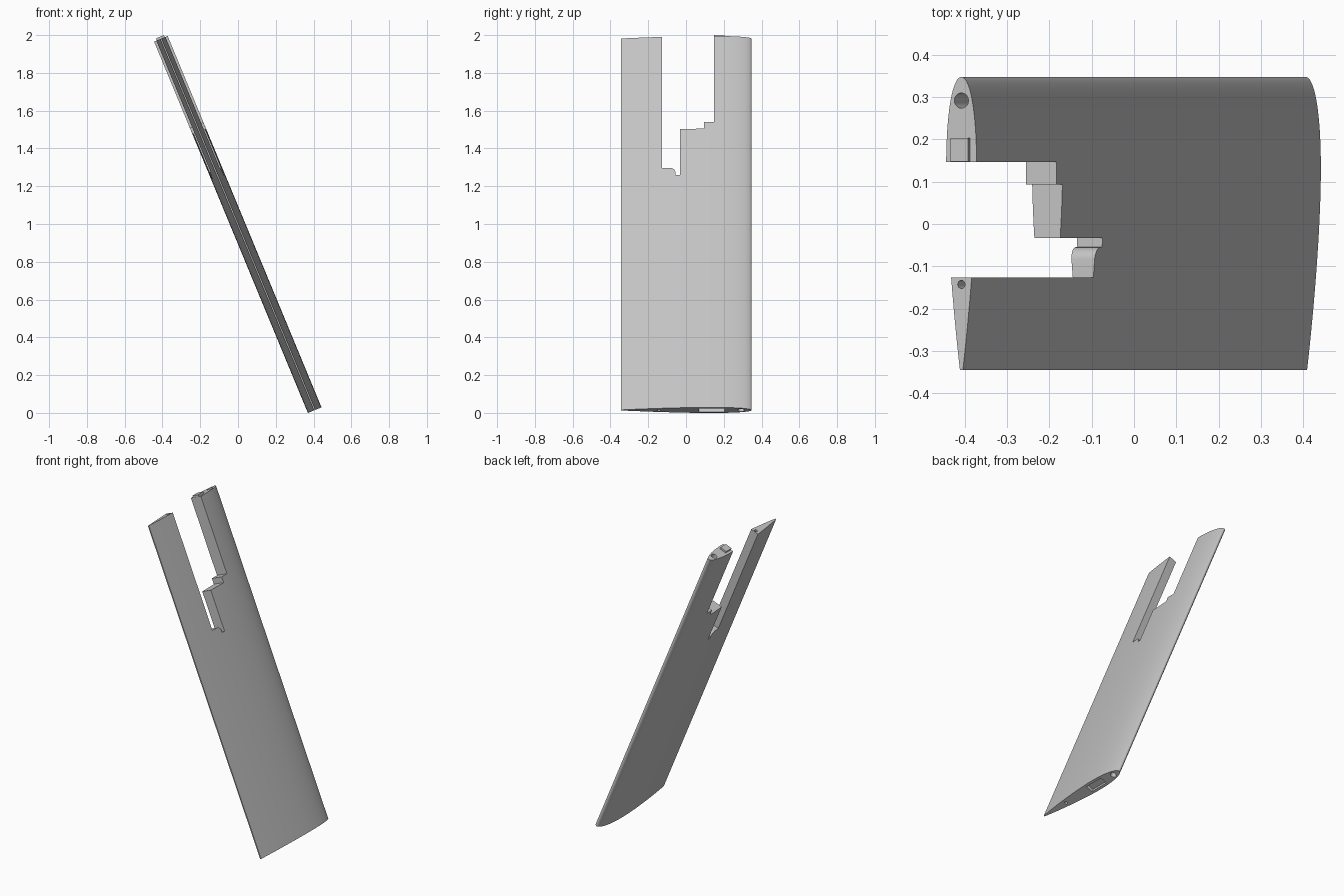
import bpy, bmesh, math
from mathutils import Matrix, Vector

cube = bpy.data.objects.get("Cube")
if cube:
    bpy.data.objects.remove(cube, do_unlink=True)

CHORD, LEAD, SPAN = 0.693, 0.348, 2.128
TILT = Matrix.Translation((0.406, 0, 0.0145)) @ Matrix.Rotation(math.radians(-22.5), 4, 'Y')

grey = bpy.data.materials.new("light_grey")
grey.use_nodes = True
colour = (0.55, 0.55, 0.55, 1)
grey.diffuse_color = colour
grey.node_tree.nodes["Principled BSDF"].inputs["Base Color"].default_value = colour


def prism(name, outline, direction):
    """Extrude a closed outline of 3D points along a direction."""
    bm = bmesh.new()
    face = bm.faces.new([bm.verts.new(p) for p in outline])
    ext = bmesh.ops.extrude_face_region(bm, geom=[face])
    moved = [v for v in ext["geom"] if isinstance(v, bmesh.types.BMVert)]
    bmesh.ops.translate(bm, verts=moved, vec=Vector(direction))
    bmesh.ops.recalc_face_normals(bm, faces=bm.faces)
    mesh = bpy.data.meshes.new(name)
    bm.to_mesh(mesh)
    bm.free()
    mesh.materials.append(grey)
    obj = bpy.data.objects.new(name, mesh)
    bpy.context.collection.objects.link(obj)
    return obj


def box(name, half_x, y0, y1, z0, z1):
    corners = [(-half_x, y0, z0), (half_x, y0, z0), (half_x, y1, z0), (-half_x, y1, z0)]
    return prism(name, corners, (0, 0, z1 - z0))


def rod(name, y, radius, sides=32):
    ring = [(radius * math.cos(a), y + radius * math.sin(a), -0.1)
            for a in (2 * math.pi * i / sides for i in range(sides))]
    return prism(name, ring, (0, 0, SPAN + 0.2))


def half_thickness(t):
    """Symmetric wing section with a thin blunt trailing edge."""
    poly = 0.2969 * math.sqrt(t) - 0.126 * t - 0.3516 * t**2 + 0.2843 * t**3 - 0.1015 * t**4
    return CHORD * 0.55 * poly + 0.003 * t


# Wing panel, extruded along its span
STEPS = 36
stations = [1 - math.cos(math.pi / 2 * i / STEPS) for i in range(STEPS + 1)]
right = [(half_thickness(t), LEAD - CHORD * t, 0) for t in stations]
left = [(-x, y, z) for x, y, z in reversed(right[1:])]
wing = prism("wing_panel", right + left, (0, 0, SPAN))

# Stepped notch with a rounded shoulder, open at the upper end
shoulder = [(-0.085 + 0.03 * math.sin(a), 1.345 + 0.031 * math.cos(a))
            for a in (math.pi / 2 * i / 8 for i in range(9))]
notch = ([(-0.127, SPAN + 0.1), (-0.127, 1.376)] + shoulder +
         [(-0.055, 1.335), (-0.033, 1.335), (-0.033, 1.597), (0.094, 1.597),
          (0.094, 1.634), (0.147, 1.634), (0.147, SPAN + 0.1)])
cutters = [
    prism("notch_cutter", [(-0.2, y, z) for y, z in notch], (0.4, 0, 0)),
    rod("leading_rod_cutter", 0.292, 0.018),
    rod("trailing_rod_cutter", -0.143, 0.0095),
    box("socket_cutter", 0.023, 0.07, 0.204, -0.05, 0.02),
]
bpy.context.view_layer.objects.active = wing
for cutter in cutters:
    mod = wing.modifiers.new(cutter.name, 'BOOLEAN')
    mod.operation, mod.solver, mod.object = 'DIFFERENCE', 'EXACT', cutter
    bpy.ops.object.modifier_apply(modifier=mod.name)
    bpy.data.objects.remove(cutter, do_unlink=True)

# Locating tab on the upper end
tab = box("locating_tab", 0.0225, 0.1475, 0.203, SPAN - 0.01, SPAN + 0.012)

# Lean both parts and smooth the curved skin
bpy.ops.object.select_all(action='DESELECT')
for obj in (wing, tab):
    obj.matrix_world = TILT
    obj.select_set(True)
bpy.ops.object.shade_smooth_by_angle(angle=math.radians(30))
